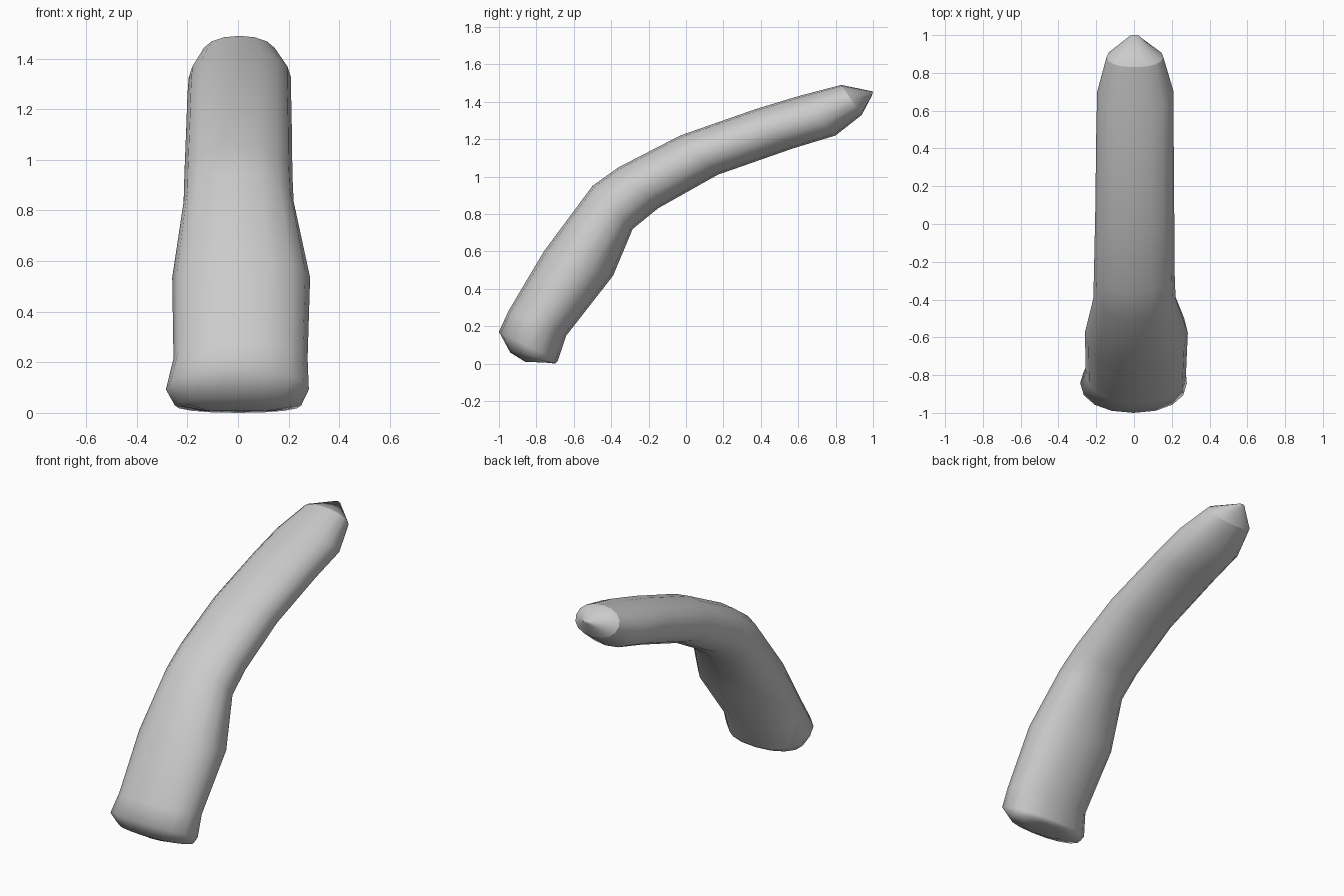
import bpy, bmesh, math

if "Cube" in bpy.data.objects:
    bpy.data.objects.remove(bpy.data.objects["Cube"])

# Cross-sections along the bent finger:
# upper (y, z), underside (y, z), left x, right x
SECTIONS = [
    (-0.86, 0.01, -0.74, 0.005, -0.12, 0.12),
    (-0.94, 0.06, -0.70, 0.00, -0.25, 0.25),
    (-1.00, 0.17, -0.685, 0.015, -0.285, 0.28),
    (-0.95, 0.28, -0.64, 0.15, -0.255, 0.275),
    (-0.76, 0.60, -0.39, 0.47, -0.26, 0.285),
    (-0.50, 0.95, -0.285, 0.72, -0.215, 0.22),
    (-0.36, 1.05, -0.15, 0.83, -0.212, 0.215),
    (-0.03, 1.22, 0.17, 1.01, -0.205, 0.213),
    (0.37, 1.36, 0.57, 1.15, -0.20, 0.21),
    (0.60, 1.43, 0.80, 1.22, -0.195, 0.21),
    (0.83, 1.49, 0.94, 1.33, -0.145, 0.155),
    (1.00, 1.455, 0.995, 1.435, -0.02, 0.025),
]
SIDES = 16
TIP_EDGE = 10  # section with the crisp rim of the pointed tip


def spread(v):
    # slightly squarer than an ellipse
    return math.copysign(abs(v) ** 0.92, v)


bm = bmesh.new()
rings = []
for ty, tz, by, bz, left, right in SECTIONS:
    ring = []
    for i in range(SIDES):
        a = 2 * math.pi * i / SIDES
        s, c = spread(math.sin(a)), spread(math.cos(a))
        x = (left + right) / 2 + (right - left) / 2 * s
        y = (ty + by) / 2 + (ty - by) / 2 * c
        z = (tz + bz) / 2 + (tz - bz) / 2 * c
        ring.append(bm.verts.new((x, y, z)))
    rings.append(ring)

# Skin between neighbouring sections, then close both ends
for r0, r1 in zip(rings, rings[1:]):
    for i in range(SIDES):
        j = (i + 1) % SIDES
        bm.faces.new((r0[i], r0[j], r1[j], r1[i]))
bm.faces.new(rings[0])
bm.faces.new(rings[-1])
bmesh.ops.recalc_face_normals(bm, faces=bm.faces)

# Smooth body with a crisp tip rim
for f in bm.faces:
    f.smooth = True
rim = rings[TIP_EDGE]
for i in range(SIDES):
    bm.edges.get((rim[i], rim[(i + 1) % SIDES])).smooth = False

mesh = bpy.data.meshes.new("bent_finger")
bm.to_mesh(mesh)
bm.free()
finger = bpy.data.objects.new("bent_finger", mesh)
bpy.context.collection.objects.link(finger)
